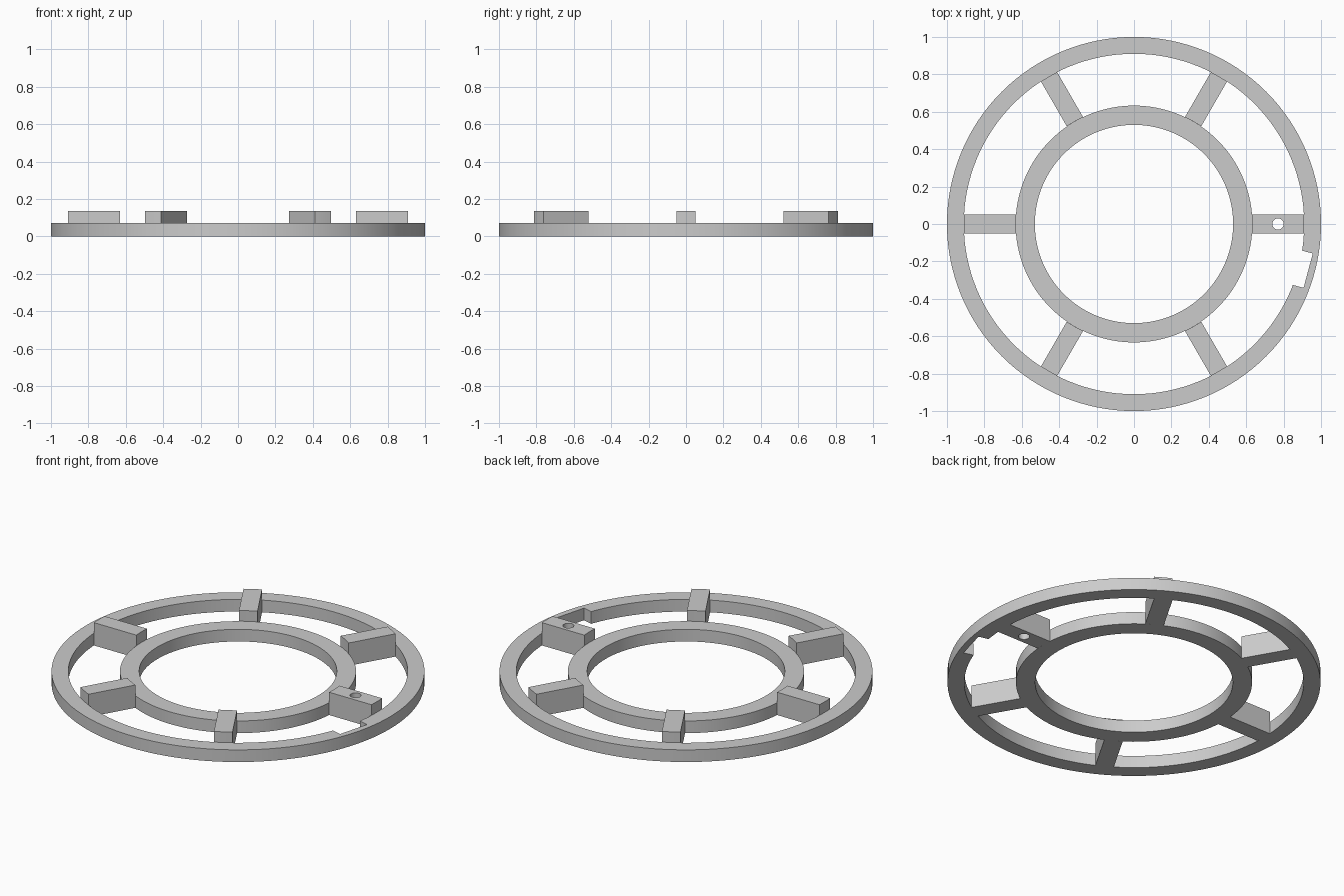
import bpy, bmesh, math
from mathutils import Matrix

if "Cube" in bpy.data.objects:
    bpy.data.objects.remove(bpy.data.objects["Cube"])

OUTER_R, RIM_R, HUB_R, BORE_R = 1.0, 0.91, 0.633, 0.53
RING_H, SPOKE_H, SPOKE_W = 0.072, 0.135, 0.1
SEGMENTS = 128

grey = bpy.data.materials.new("plain grey")
grey.use_nodes = True
colour = (0.6, 0.6, 0.6, 1)
grey.diffuse_color = colour
grey.node_tree.nodes["Principled BSDF"].inputs["Base Color"].default_value = colour


def add_object(name, bm):
    bmesh.ops.recalc_face_normals(bm, faces=bm.faces)
    mesh = bpy.data.meshes.new(name)
    bm.to_mesh(mesh)
    bm.free()
    obj = bpy.data.objects.new(name, mesh)
    bpy.context.collection.objects.link(obj)
    mesh.materials.append(grey)
    return obj


def ring(name, inner, outer, height):
    """Square-section ring swept round the z axis."""
    bm = bmesh.new()
    corners = [(inner, 0), (outer, 0), (outer, height), (inner, height)]
    loops = []
    for i in range(SEGMENTS):
        a = math.tau * i / SEGMENTS
        loops.append([bm.verts.new((r * math.cos(a), r * math.sin(a), z)) for r, z in corners])
    for i in range(SEGMENTS):
        here, there = loops[i], loops[(i + 1) % SEGMENTS]
        for k in range(4):
            n = (k + 1) % 4
            bm.faces.new((here[k], there[k], there[n], here[n]))
    return add_object(name, bm)


def prism(name, outline, z0, z1, angle=0):
    """Upright prism over an outline, turned about the z axis."""
    bm = bmesh.new()
    face = bm.faces.new([bm.verts.new((x, y, z0)) for x, y in outline])
    top = bmesh.ops.extrude_face_region(bm, geom=[face])
    verts = [v for v in top["geom"] if isinstance(v, bmesh.types.BMVert)]
    bmesh.ops.translate(bm, verts=verts, vec=(0, 0, z1 - z0))
    bm.transform(Matrix.Rotation(math.radians(angle), 4, "Z"))
    return add_object(name, bm)


def cut(target, cutter):
    mod = target.modifiers.new("cut", "BOOLEAN")
    mod.operation, mod.solver, mod.object = "DIFFERENCE", "EXACT", cutter
    bpy.context.view_layer.objects.active = target
    bpy.ops.object.modifier_apply(modifier=mod.name)
    bpy.data.objects.remove(cutter)


def arc(radius, half_width, steps=4):
    ys = [half_width * (2 * i / steps - 1) for i in range(steps + 1)]
    return [(math.sqrt(radius ** 2 - y * y), y) for y in ys]


# Flat rings
outer_ring = ring("outer_ring", RIM_R, OUTER_R, RING_H)
inner_ring = ring("inner_ring", BORE_R, HUB_R, RING_H)

# Three flat-backed notches in the inside of the outer ring
for angle in (-15, 105, 225):
    box = [(0.8, -0.095), (0.964, -0.095), (0.964, 0.095), (0.8, 0.095)]
    cut(outer_ring, prism("notch_cutter", box, -0.1, 0.2, angle))

# Six raised spokes with ends following the rings
outline = arc(RIM_R, SPOKE_W / 2) + arc(HUB_R, SPOKE_W / 2)[::-1]
spokes = [prism(f"spoke_{i + 1}", outline, 0, SPOKE_H, 60 * i) for i in range(6)]

# Pin hole through one spoke
hole = [(0.77 + 0.03 * math.cos(math.tau * i / 32), 0.03 * math.sin(math.tau * i / 32))
        for i in range(32)]
cut(spokes[0], prism("hole_cutter", hole, -0.1, 0.2))

# Smooth curved walls, keep corners sharp
bpy.ops.object.select_all(action="DESELECT")
for obj in [outer_ring, inner_ring] + spokes:
    obj.select_set(True)
    bpy.context.view_layer.objects.active = obj
bpy.ops.object.shade_smooth_by_angle(angle=math.radians(30))
